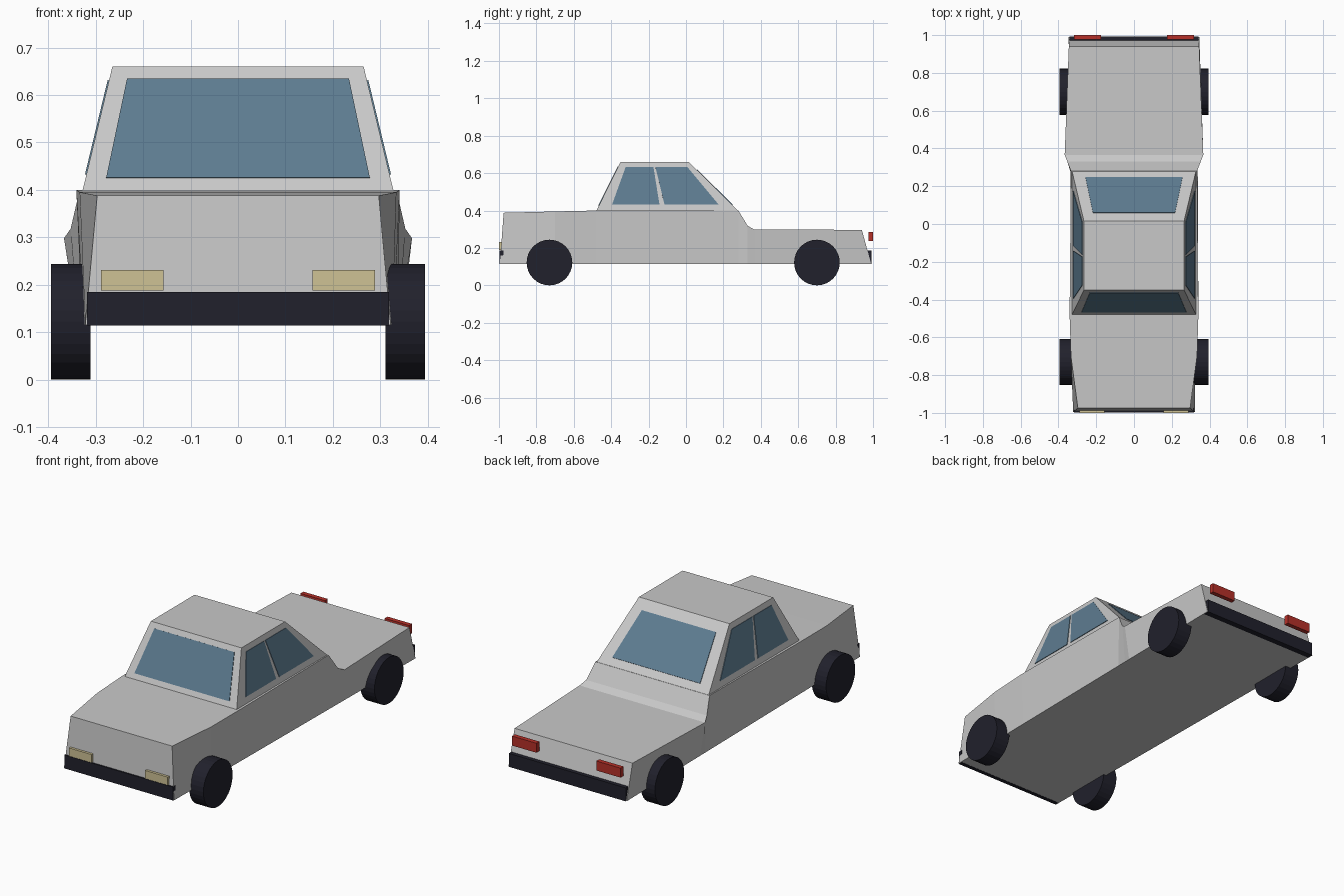
import bpy, bmesh, math
from mathutils import Vector, Matrix

if "Cube" in bpy.data.objects:
    bpy.data.objects.remove(bpy.data.objects["Cube"])


def material(name, rgb):
    m = bpy.data.materials.new(name)
    m.diffuse_color = (*rgb, 1)
    m.use_nodes = True
    m.node_tree.nodes["Principled BSDF"].inputs["Base Color"].default_value = m.diffuse_color
    return m


GREY = material("body_grey", (0.58, 0.58, 0.58))
GLASS = material("window_blue", (0.11, 0.2, 0.28))
BLACK = material("rubber_black", (0.015, 0.015, 0.025))
RED = material("tail_red", (0.47, 0.03, 0.022))
CREAM = material("lamp_cream", (0.62, 0.54, 0.3))


def finish(name, bm, mat, mirror=False):
    bmesh.ops.recalc_face_normals(bm, faces=bm.faces)
    me = bpy.data.meshes.new(name)
    bm.to_mesh(me)
    bm.free()
    me.materials.append(mat)
    ob = bpy.data.objects.new(name, me)
    bpy.context.collection.objects.link(ob)
    if mirror:
        ob.modifiers.new("Mirror", 'MIRROR').use_axis = (True, False, False)
    return ob


def loft(name, rings, mat, mirror=False):
    """Skin a closed solid through rings with equal point counts."""
    bm = bmesh.new()
    rows = [[bm.verts.new(p) for p in ring] for ring in rings]
    n = len(rows[0])
    for a, b in zip(rows, rows[1:]):
        for i in range(n):
            j = (i + 1) % n
            bm.faces.new((a[i], a[j], b[j], b[i]))
    bm.faces.new(rows[0])
    bm.faces.new(rows[-1])
    return finish(name, bm, mat, mirror)


def box(name, lo, hi, mat, mirror=False):
    rings = [[(lo[0], lo[1], z), (hi[0], lo[1], z), (hi[0], hi[1], z), (lo[0], hi[1], z)]
             for z in (lo[2], hi[2])]
    return loft(name, rings, mat, mirror)


def pane(name, pts, mirror=False):
    """Thin glass plate straddling the cabin surface."""
    pts = [Vector(p) for p in pts]
    n = (pts[1] - pts[0]).cross(pts[2] - pts[0]).normalized()
    return loft(name, [[p - n * 0.003 for p in pts], [p + n * 0.003 for p in pts]], GLASS, mirror)


# Body: cross-sections along the car (top y, top half width, top z, bottom y)
BOTTOM = 0.115
sections = [
    (-0.975, 0.297, 0.388, -0.995),
    (-0.70, 0.334, 0.395, -0.70),
    (-0.48, 0.341, 0.40, -0.48),
    (0.28, 0.334, 0.40, 0.28),
    (0.33, 0.353, 0.318, 0.33),
    (0.365, 0.367, 0.298, 0.365),
    (0.94, 0.345, 0.297, 0.99),
]
rings = []
for y, w, z, yb in sections:
    wb = 0.334 + 0.012 * yb
    rings.append([(-wb, yb, BOTTOM), (-w, y, z), (w, y, z), (wb, yb, BOTTOM)])
loft("body", rings, GREY)

# Cabin: tapered block on the belt line
BASE_Z, ROOF_Z, BASE_W, ROOF_W = 0.398, 0.66, 0.328, 0.265


def rect(w, y0, y1, z):
    return [(-w, y0, z), (w, y0, z), (w, y1, z), (-w, y1, z)]


loft("cabin", [rect(BASE_W, -0.48, 0.28, BASE_Z), rect(ROOF_W, -0.35, 0.015, ROOF_Z)], GREY)


def up(z):
    return (z - BASE_Z) / (ROOF_Z - BASE_Z)


def end_window(name, y_base, y_roof, low, high):
    """Front or rear glass; low and high are (half width, z)."""
    pts = []
    for (w, z), signs in ((low, (-1, 1)), (high, (1, -1))):
        y = y_base + (y_roof - y_base) * up(z)
        pts += [(s * w, y, z) for s in signs]
    pane(name, pts)


end_window("windscreen", -0.48, -0.35, (0.278, 0.425), (0.234, 0.634))
end_window("rear_window", 0.28, 0.015, (0.257, 0.43), (0.217, 0.618))


def side_window(name, outline):
    pane(name, [(BASE_W + (ROOF_W - BASE_W) * up(z), y, z) for y, z in outline], True)


side_window("front_side_windows", [(-0.395, 0.432), (-0.142, 0.432), (-0.174, 0.631), (-0.323, 0.631)])
side_window("rear_side_windows", [(-0.115, 0.432), (0.174, 0.432), (0.008, 0.631), (-0.163, 0.631)])

# Bumpers
box("front_bumper", (-0.318, -0.997, 0.114), (0.318, -0.975, 0.185), BLACK)
box("rear_bumper", (-0.342, 0.96, 0.114), (0.342, 0.992, 0.185), BLACK)

# Lamps
box("headlights", (0.157, -1.0, 0.188), (0.289, -0.98, 0.231), CREAM, True)
box("tail_lights", (0.175, 0.976, 0.236), (0.318, 1.0, 0.286), RED, True)

# Wheels
for name, y in (("front_wheels", -0.73), ("rear_wheels", 0.70)):
    bm = bmesh.new()
    bmesh.ops.create_cone(
        bm, cap_ends=True, segments=32, radius1=0.122, radius2=0.122, depth=0.083,
        matrix=Matrix.Translation((0.3525, y, 0.122)) @ Matrix.Rotation(math.pi / 2, 4, 'Y'))
    finish(name, bm, BLACK, True)
